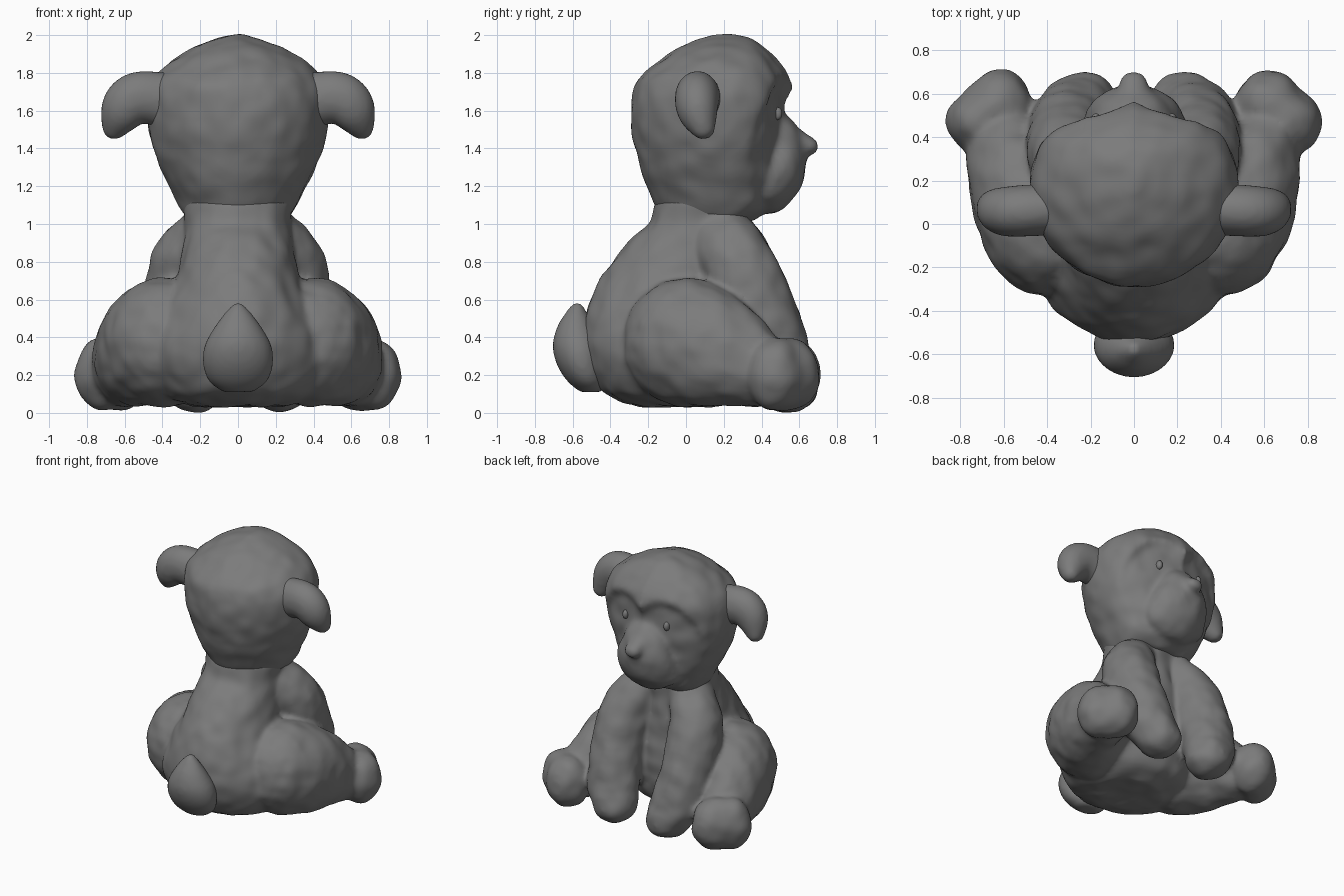
import bpy, bmesh, math
from mathutils import Vector, Matrix, noise

cube = bpy.data.objects.get("Cube")
if cube:
    bpy.data.objects.remove(cube, do_unlink=True)

grey = bpy.data.materials.new("plush_grey")
grey.use_nodes = True
tone = (0.2, 0.2, 0.2, 1)
grey.diffuse_color = tone
grey.node_tree.nodes["Principled BSDF"].inputs["Base Color"].default_value = tone


def spline(rows, steps):
    """Catmull-Rom interpolation of rows of numbers."""
    rows = [Vector(r) for r in rows]
    padded = [rows[0]] + rows + [rows[-1]]
    out = []
    for i in range(len(rows) - 1):
        a, b, c, d = padded[i:i + 4]
        for s in range(steps):
            t = s / steps
            out.append(0.5 * (2 * b + (c - a) * t + (2 * a - 5 * b + 4 * c - d) * t * t
                              + (3 * b - 3 * c + d - a) * t ** 3))
    return out + [rows[-1]]


def add_rings(bm, rows, steps=6, sides=96, front_power=2.0, back_power=2.0):
    """Stack of oval rings; each row is z, back y, front y, half width."""
    loops = []
    for z, back, front, half in spline(rows, steps):
        ring = []
        for k in range(sides):
            a = 2 * math.pi * k / sides
            c, s = math.cos(a), math.sin(a)
            n = front_power if s > 0 else back_power
            r = (abs(c) ** n + abs(s) ** n) ** (-1 / n)
            ring.append(bm.verts.new((half * r * c, (back + front) / 2 + (front - back) / 2 * r * s, z)))
        loops.append(ring)
    for low, high in zip(loops, loops[1:]):
        for k in range(sides):
            n = (k + 1) % sides
            bm.faces.new((low[k], low[n], high[n], high[k]))
    bm.faces.new(loops[0][::-1])
    bm.faces.new(loops[-1])


def add_chain(bm, rows, side=1, steps=8):
    """Row of overlapping ellipsoids; each row is (centre, radii)."""
    centres = spline([c for c, r in rows], steps)
    radii = spline([r for c, r in rows], steps)
    for c, r in zip(centres, radii):
        place = Matrix.Translation((c.x * side, c.y, c.z)) @ Matrix.Diagonal((*r, 1))
        bmesh.ops.create_icosphere(bm, subdivisions=3, radius=1, matrix=place)


def finish(name, bm, voxel=0.018, smooth=6, bumps=0.0):
    """Fuse the blobs into one soft skin, then bump it."""
    mesh = bpy.data.meshes.new(name)
    bm.to_mesh(mesh)
    bm.free()
    obj = bpy.data.objects.new(name, mesh)
    bpy.context.collection.objects.link(obj)
    fuse = obj.modifiers.new("fuse", 'REMESH')
    fuse.mode = 'VOXEL'
    fuse.voxel_size = voxel
    soft = obj.modifiers.new("soften", 'SMOOTH')
    soft.factor = 0.5
    soft.iterations = smooth
    bpy.context.view_layer.update()
    baked = bpy.data.meshes.new_from_object(obj.evaluated_get(bpy.context.evaluated_depsgraph_get()))
    obj.modifiers.clear()
    obj.data = baked
    baked.materials.clear()
    baked.materials.append(grey)
    for v in baked.vertices:
        v.co += v.normal * noise.noise(v.co * 9) * bumps
    for p in baked.polygons:
        p.use_smooth = True


# Body: torso, haunches, feet, arms and paws sewn into one skin
bm = bmesh.new()
add_rings(bm, [(.035, -.25, .15, .25), (.11, -.44, .3, .42), (.3, -.535, .36, .49),
               (.5, -.535, .36, .42), (.7, -.46, .34, .33), (.9, -.31, .33, .285),
               (1.0, -.2, .33, .28), (1.14, -.15, .34, .29)])
haunch = [((.39, 0, .375), (.31, .335, .345)), ((.53, .14, .335), (.225, .3, .3)),
          ((.6, .4, .225), (.18, .17, .19))]
foot = [((.62, .55, .205), (.155, .16, .195)), ((.71, .47, .205), (.155, .15, .195))]
arm = [((.16, .18, 1.0), (.14, .16, .1)), ((.28, .28, .78), (.19, .2, .18)),
       ((.3, .4, .5), (.19, .2, .18)), ((.27, .5, .24), (.19, .18, .16))]
paw = [((.25, .52, .2), (.18, .17, .14)), ((.225, .54, .14), (.16, .165, .14))]
for side in (1, -1):
    for limb in (haunch, foot, arm, paw):
        add_chain(bm, limb, side)
finish("body", bm, bumps=.011)

# Head: wool cap with a flat-sided front and a pressed heart-shaped face
bm = bmesh.new()
add_rings(bm, [(1.02, -.11, .36, .26), (1.08, -.15, .45, .3), (1.2, -.21, .53, .36),
               (1.32, -.25, .55, .42), (1.46, -.28, .565, .465), (1.6, -.29, .565, .48),
               (1.74, -.27, .56, .46), (1.84, -.17, .51, .38), (1.92, -.06, .44, .26),
               (1.975, .06, .36, .13), (2.005, .15, .25, .03)],
          front_power=4, back_power=1.9)
for v in bm.verts:
    x, y, z = abs(v.co.x), v.co.y, v.co.z
    if y > .15:
        ramp = min((y - .15) / .25, 1)
        heart = math.hypot((x - .16) / .25, (z - 1.43) / .32)
        fade = min(max((1.1 - heart) / .2, 0), 1)
        v.co.y -= (.24 * x + .04 * fade) * ramp

# Muzzle and nose blend into the face
add_chain(bm, [((0, .42, 1.52), (.11, .13, .1)), ((0, .47, 1.43), (.17, .15, .15)),
               ((0, .48, 1.32), (.22, .16, .19)), ((0, .43, 1.23), (.25, .16, .18))])
add_chain(bm, [((0, .54, 1.45), (.1, .09, .08)), ((0, .64, 1.415), (.065, .06, .05))])
finish("head", bm, bumps=.01)

# Tail
bm = bmesh.new()
add_rings(bm, [(.11, -.56, -.44, .08), (.17, -.63, -.42, .155), (.26, -.685, -.42, .185),
               (.36, -.705, -.43, .175), (.46, -.68, -.48, .12), (.54, -.63, -.53, .06),
               (.58, -.6, -.55, .02)])
finish("tail", bm, smooth=4)

# Ears and eyes
ear = [((.36, .07, 1.65), (.1, .12, .15)), ((.52, .06, 1.67), (.1, .12, .14)),
       ((.605, .06, 1.62), (.115, .11, .135)), ((.655, .09, 1.51), (.065, .065, .065))]
eye = [((.175, .475, 1.585), (.022, .025, .035)), ((.175, .485, 1.585), (.022, .025, .035))]
for word, side in (("left", 1), ("right", -1)):
    bm = bmesh.new()
    add_chain(bm, ear, side)
    finish(f"{word}_ear", bm)
    bm = bmesh.new()
    add_chain(bm, eye, side)
    finish(f"{word}_eye", bm, voxel=.006, smooth=2)
